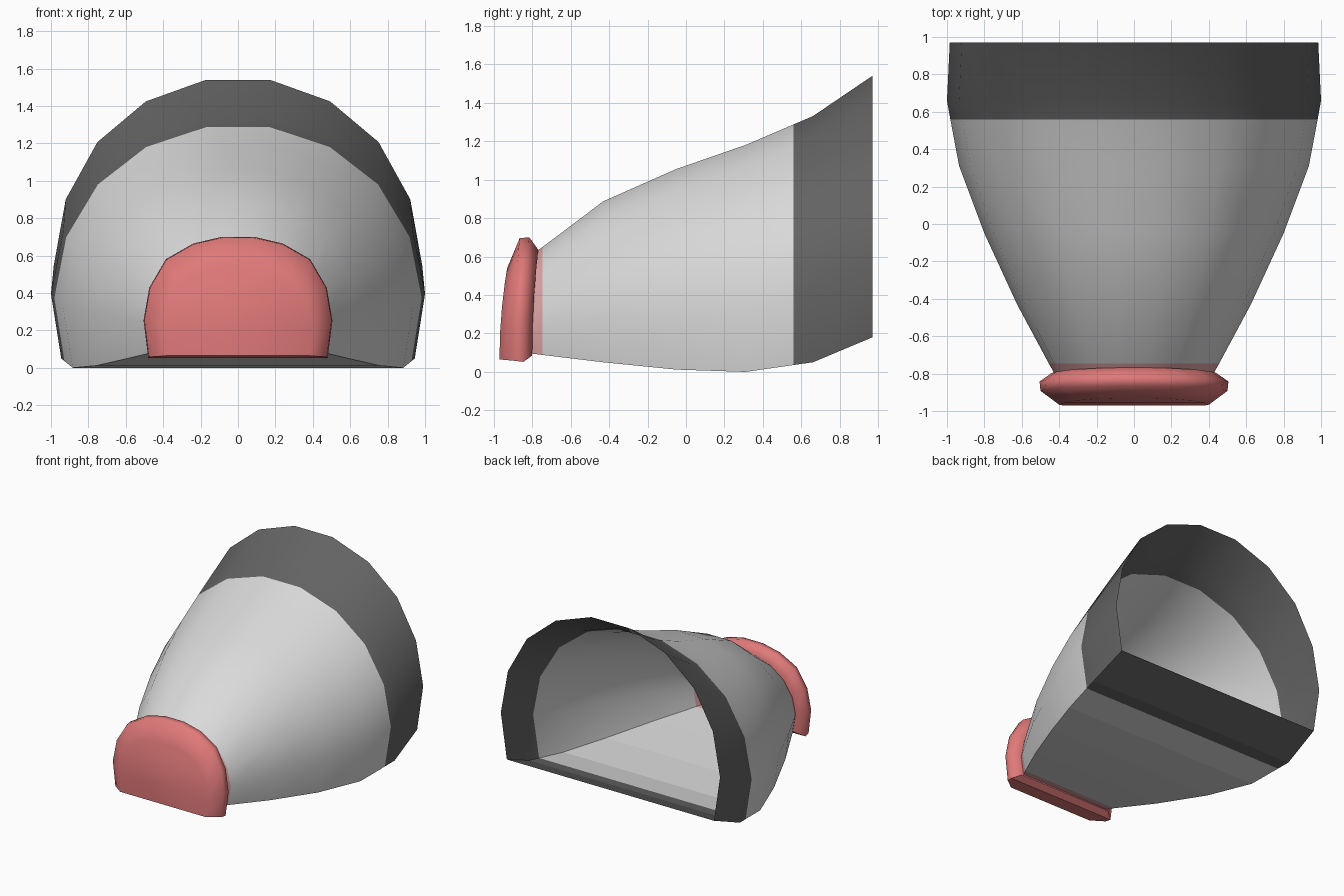
import bpy, bmesh

if "Cube" in bpy.data.objects:
    bpy.data.objects.remove(bpy.data.objects["Cube"])

def material(name, rgb):
    m = bpy.data.materials.new(name)
    m.diffuse_color = (*rgb, 1)
    m.use_nodes = True
    m.node_tree.nodes["Principled BSDF"].inputs["Base Color"].default_value = m.diffuse_color
    return m

GREY = material("light grey", (0.70, 0.70, 0.70))
DARK = material("dark grey", (0.125, 0.125, 0.125))
RED = material("soft red", (0.74, 0.19, 0.19))
PINK = material("pale pink", (0.72, 0.37, 0.37))

# arched half section, top to floor: (fraction of half width, fraction of height)
ARCH = [(.173, 1), (.50, .915), (.763, .755), (.935, .53), (1, .27), (.945, 0)]
PAD_ARCH = [(.175, 1), (.475, .945), (.765, .815), (.94, .58), (1, .31), (.95, 0)]

def add_ring(bm, arch, half_w, z0, z1, y_at):
    """12 vertices: right side from floor to top, then left side from top to floor."""
    right = [(u * half_w, y_at(t), z0 + t * (z1 - z0)) for u, t in reversed(arch)]
    left = [(-x, y, z) for x, y, z in reversed(right)]
    return [bm.verts.new(p) for p in right + left]

def bridge(bm, rings, mats):
    for a, b, m in zip(rings, rings[1:], mats):
        n = len(a)
        for i in range(n):
            j = (i + 1) % n
            f = bm.faces.new((a[i], a[j], b[j], b[i]))
            f.material_index = m
            f.smooth = i != n - 1          # floor strip stays flat

def close(bm, ring):
    """Fill a ring with horizontal strips, left to right."""
    n = len(ring)
    for i in range(n // 2 - 1):
        f = bm.faces.new((ring[i], ring[i + 1], ring[n - 2 - i], ring[n - 1 - i]))
        f.smooth = True

def finish(bm, name, mats, sharp_deg=None):
    bmesh.ops.recalc_face_normals(bm, faces=bm.faces)
    for e in bm.edges:                     # crisp corner along the floor
        if len({f.smooth for f in e.link_faces}) > 1:
            e.smooth = False
    me = bpy.data.meshes.new(name)
    bm.to_mesh(me)
    bm.free()
    ob = bpy.data.objects.new(name, me)
    bpy.context.collection.objects.link(ob)
    for m in mats:
        me.materials.append(m)
    return ob

# flared open shell: (y, half width, floor z, top z)
STATIONS = [(-.80, .425, .095, .61), (-.745, .456, .088, .65), (-.43, .625, .05, .887),
            (-.05, .80, .012, 1.055), (.31, .935, 0, 1.18), (.56, .982, .036, 1.287),
            (.66, 1.0, .05, 1.33), (.97, .985, .18, 1.54)]
bm = bmesh.new()
rings = [add_ring(bm, ARCH, w, z0, z1, lambda t, y=y: y) for y, w, z0, z1 in STATIONS]
bridge(bm, rings, [2, 0, 0, 0, 0, 1, 1])
finish(bm, "flared_shell", [GREY, DARK, PINK])

# rounded pad on the narrow end: (half width, floor z, top z, y low, y top)
PAD = [(.40, .065, .54, -.97, -.93), (.50, .058, .695, -.895, -.865),
       (.505, .052, .70, -.845, -.815), (.44, .085, .635, -.80, -.768)]
bm = bmesh.new()
rings = [add_ring(bm, PAD_ARCH, w, z0, z1,
                  lambda t, a=a, b=b: a + (b - a) * t ** 2)
         for w, z0, z1, a, b in PAD]
bridge(bm, rings, [0, 0, 0])
close(bm, rings[0])
close(bm, rings[-1])
finish(bm, "end_pad", [RED])
